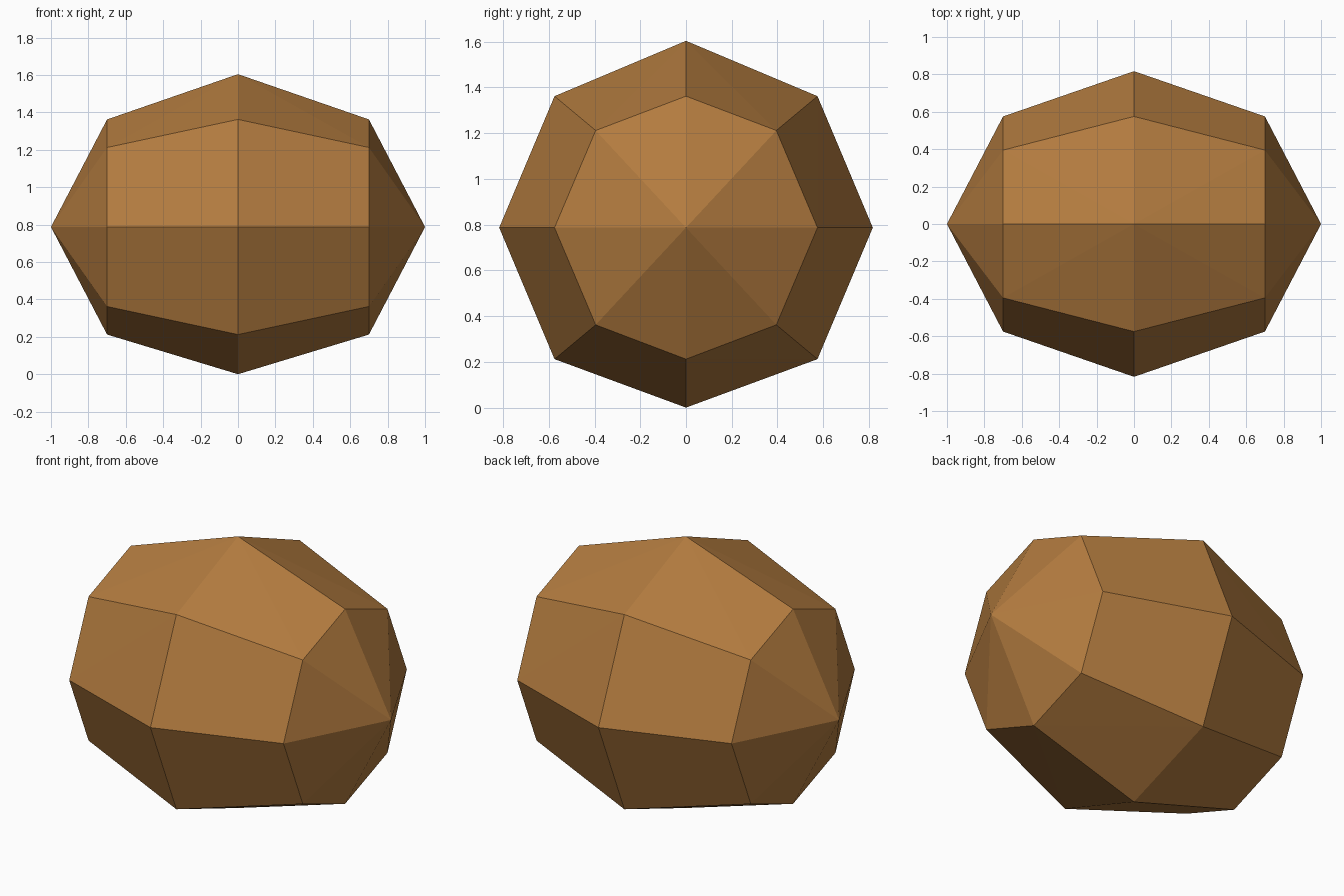
import bpy, bmesh
from mathutils import Vector

if "Cube" in bpy.data.objects:
    bpy.data.objects.remove(bpy.data.objects["Cube"])

CENTRE_Z = 0.787

# Single flat brown
brown = bpy.data.materials.new("warm brown")
brown.diffuse_color = (0.45, 0.20, 0.05, 1.0)
brown.use_nodes = True
brown.node_tree.nodes["Principled BSDF"].inputs["Base Color"].default_value = brown.diffuse_color


def place(sx, sy, sz):
    """Bulge one point of a 3x3x3 cube lattice out to the stone's surface."""
    n = abs(sx) + abs(sy) + abs(sz)
    if n == 1:                                   # face centres
        p = (sx * 1.0, sy * 0.817, sz * (0.817 if sz > 0 else 0.787))
    elif n == 2:                                 # edge middles
        p = (sx * 0.70, sy * 0.575, sz * 0.575)
    else:                                        # corners
        p = (sx * 0.70, sy * 0.395, sz * 0.425)
    return Vector(p) + Vector((0, 0, CENTRE_Z))


# Rounded stone: the 26 lattice points wrapped in a convex skin
bm = bmesh.new()
steps = (-1, 0, 1)
for sx in steps:
    for sy in steps:
        for sz in steps:
            if sx or sy or sz:
                bm.verts.new(place(sx, sy, sz))
bmesh.ops.convex_hull(bm, input=bm.verts[:])
bmesh.ops.recalc_face_normals(bm, faces=bm.faces[:])

mesh = bpy.data.meshes.new("rounded_stone")
bm.to_mesh(mesh)
bm.free()
mesh.materials.append(brown)
stone = bpy.data.objects.new("rounded_stone", mesh)
bpy.context.collection.objects.link(stone)
